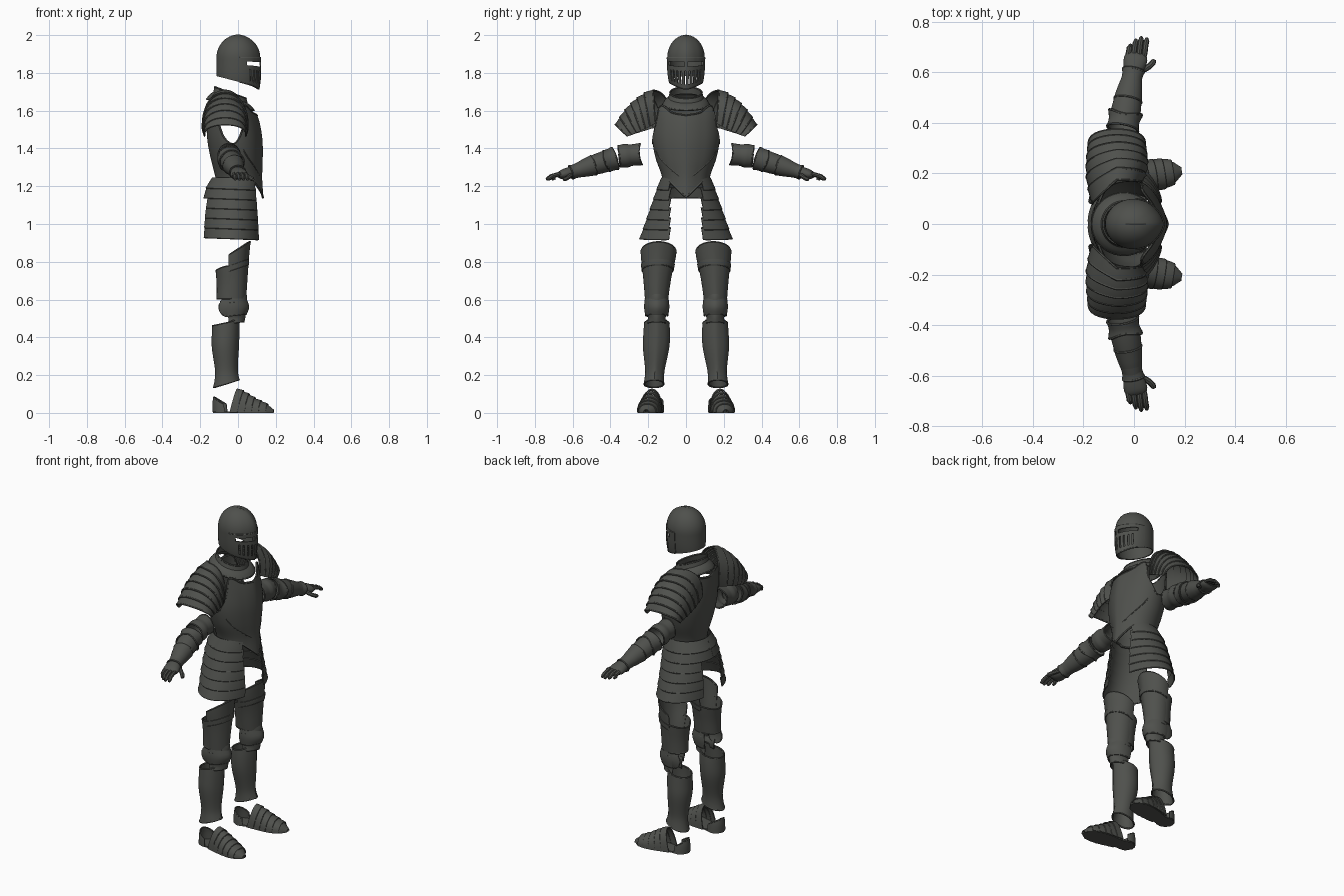
import bpy, bmesh, math
from math import sin, cos, pi, radians, degrees, asin
from mathutils import Vector, Matrix

if "Cube" in bpy.data.objects:
    bpy.data.objects.remove(bpy.data.objects["Cube"])

steel = bpy.data.materials.new("dark_steel")
steel.diffuse_color = (0.078, 0.081, 0.073, 1)
steel.use_nodes = True
steel.node_tree.nodes["Principled BSDF"].inputs["Base Color"].default_value = steel.diffuse_color
I4 = Matrix.Identity(4)


def interp(prof, t):
    """Smooth interpolation of rows (t, value, value...)."""
    prof = sorted(prof)
    t = max(prof[0][0], min(prof[-1][0], t))
    i = 0
    while i < len(prof) - 2 and t > prof[i + 1][0]:
        i += 1
    def slope(k, c):
        a, b = prof[max(k - 1, 0)], prof[min(k + 1, len(prof) - 1)]
        return (b[c] - a[c]) / (b[0] - a[0])
    p, q = prof[i], prof[i + 1]
    h = q[0] - p[0]
    s = (t - p[0]) / h
    return [(2*s**3 - 3*s*s + 1) * p[c] + (s**3 - 2*s*s + s) * h * slope(i, c)
            + (3*s*s - 2*s**3) * q[c] + (s**3 - s*s) * h * slope(i + 1, c) for c in range(1, len(p))]


def finish(name, bm, thick, mirror):
    me = bpy.data.meshes.new(name)
    bmesh.ops.recalc_face_normals(bm, faces=bm.faces)
    bm.to_mesh(me)
    bm.free()
    me.materials.append(steel)
    ob = bpy.data.objects.new(name, me)
    bpy.context.collection.objects.link(ob)
    if thick:
        m = ob.modifiers.new("thickness", 'SOLIDIFY')
        m.thickness, m.offset = thick, 0
    if mirror:
        m = ob.modifiers.new("mirror", 'MIRROR')
        m.use_axis = (False, True, False)
        m.use_mirror_merge = False
    return ob


def rod(name, pts, r, closed=False, mirror=True, n=8):
    """Round bar along points."""
    bm = bmesh.new()
    k = len(pts)
    rings = []
    for i, p in enumerate(pts):
        a, b = (pts[i - 1], pts[(i + 1) % k]) if closed else (pts[max(i - 1, 0)], pts[min(i + 1, k - 1)])
        d = (Vector(b) - Vector(a)).normalized()
        x = d.orthogonal() if abs(d.z) > .95 else d.cross(Vector((0, 0, 1)))
        x.normalize()
        y = d.cross(x)
        s = r * (.6 if not closed and i in (0, k - 1) else 1)
        rings.append([bm.verts.new(Vector(p) + s * (cos(2*pi*j/n) * x + sin(2*pi*j/n) * y)) for j in range(n)])
    for i in range(k if closed else k - 1):
        A, B = rings[i], rings[(i + 1) % k]
        for j in range(n):
            bm.faces.new((A[j], A[(j + 1) % n], B[(j + 1) % n], B[j]))
    if not closed:
        bm.faces.new(rings[0])
        bm.faces.new(rings[-1])
    finish(name, bm, 0, mirror)


def grid(name, fn, nu=28, nv=6, closed=False, thick=.006, mirror=True, skip=None, rims=(), rim_r=.005):
    """Shell from fn(u, v), with optional rolled rims at v=0 / v=1."""
    bm = bmesh.new()
    cols = nu if closed else nu + 1
    V = [[bm.verts.new(fn(i / nu, j / nv)) for i in range(cols)] for j in range(nv + 1)]
    for j in range(nv):
        for i in range(nu):
            if skip and skip(i, j):
                continue
            k = (i + 1) % cols
            bm.faces.new((V[j][i], V[j][k], V[j + 1][k], V[j + 1][i]))
    for r in rims:
        rod(name + ("_top_rim" if r else "_bottom_rim"), [v.co.copy() for v in V[r * nv]], rim_r, closed, mirror, 6)
    bmesh.ops.delete(bm, geom=[v for v in bm.verts if not v.link_faces], context='VERTS')
    finish(name, bm, thick, mirror)


def tube(name, prof, lo, hi, a0=-180, a1=180, mat=I4, ridge=0, **kw):
    """Plate around an axis; profile rows are (t, centre x, centre y, radius x, radius y)."""
    L = lo if callable(lo) else lambda a: lo
    H = hi if callable(hi) else lambda a: hi
    def fn(u, v):
        a = radians(a0 + (a1 - a0) * u)
        t = L(a) + (H(a) - L(a)) * v
        cx, cy, rx, ry = interp(prof, t)
        return mat @ Vector((cx + rx * cos(a) + ridge * max(0, 1 - abs(a) / .5), cy + ry * sin(a), t))
    grid(name, fn, closed=(a1 - a0 >= 360), **kw)


def frame(p, q):
    z = (Vector(q) - Vector(p)).normalized()
    x = (Vector((1, 0, 0)) - z * z.x).normalized()
    return Matrix.Translation(p) @ Matrix((x, z.cross(x), z)).transposed().to_4x4()


# Helmet: skull with open face, then visor with eye slit and breaths
def helm(scale, top, a_max):
    def fn(u, v):
        a = (2 * u - 1) * a_max
        lo = 1.755 - .028 * cos(a) - .012 * max(0, cos(a)) ** 6
        if v < .5 or top < 1.95:
            z = lo + (min(top, 1.88) - lo) * (v * 2 if top > 1.95 else v)
            s = 1
        else:
            th = (v - .5) * pi * .995
            z, s = 1.88 + .118 * sin(th), cos(th)
        rx, ry = interp([(1.7, .098, .072), (1.78, .108, .09), (1.88, .108, .096), (2, .108, .096)], z)
        x = rx * cos(a) * s + .01 * s * max(0, 1 - abs(a) / .6)
        return Vector((x * scale - .003, ry * sin(a) * s * scale, z))
    return fn

grid("helmet_skull", helm(1, 2, pi), 56, 24, True, mirror=False,
     skip=lambda i, j: abs(i - 27.5) < 10 and j < 11)
visor_slit = lambda i, j: (j in (10, 11) and 5 <= i <= 34 and i not in (19, 20)) or \
    (2 <= j <= 7 and i % 3 == 1 and 7 <= i <= 32)
grid("helmet_visor", helm(1.035, 1.9, 1.5), 40, 14, mirror=False, skip=visor_slit, rims=(0, 1), rim_r=.004)
rod("helmet_comb", [(.1 * sin(t), 0, 1.882 + .115 * cos(t)) for t in [i * .15 - 1.5 for i in range(21)]], .006, mirror=False)

# Collar: flange and neck ring, dipping to the front
def collar(rows):
    def fn(u, v):
        a = 2 * pi * u
        z, rx, ry = interp(rows, v)
        return Vector((-.04 + rx * cos(a), ry * sin(a), z - .03 * cos(a)))
    return fn

grid("collar_flange", collar([(0, 1.632, .125, .122), (.5, 1.652, .11, .11), (1, 1.668, .088, .09)]), 40, 5, True, mirror=False, rims=(0,))
grid("collar_neck", collar([(0, 1.66, .09, .092), (1, 1.695, .082, .084)]), 40, 3, True, mirror=False, rims=(1,))

# Cuirass with neckline and armholes
torso = [(1.14, .01, 0, .112, .125), (1.24, .0, 0, .115, .122), (1.35, -.012, 0, .13, .158),
         (1.45, -.022, 0, .138, .176), (1.55, -.032, 0, .13, .176), (1.65, -.045, 0, .105, .18)]
neck = [(0, 1.575), (25, 1.59), (42, 1.625), (52, 1.615), (68, 1.5), (90, 1.425), (115, 1.47), (130, 1.6), (145, 1.635), (180, 1.62)]
tube("cuirass", torso, lambda a: 1.14 + min(.09, abs(sin(a)) * .12) if cos(a) > 0 else 1.22,
     lambda a: interp(neck, abs(degrees(a)))[0], ridge=.01, nu=72, nv=18, mirror=False, rims=(0, 1), rim_r=.006)
crease = []
for i in range(13):
    a, z = radians(72 - 4.8 * i), 1.4 - .15 * (i / 12) ** .7
    cx, cy, rx, ry = interp(torso, z)
    crease.append((cx + rx * cos(a) + .01 * max(0, 1 - a / .5), ry * sin(a), z))
rod("breast_crease", crease, .005)

# Skirt of overlapping lames, open at front and back
skirt = [(.92, -.035, 0, .15, .24), (1.05, -.035, 0, .148, .195), (1.18, -.028, 0, .14, .15), (1.25, -.01, 0, .122, .126)]
for i in range(6):
    z1 = 1.245 - .0525 * i
    z0 = z1 - .06
    top, bot = interp(skirt, z1), interp(skirt, z0)
    gap = degrees(asin(.088 / bot[3]))
    tube(f"skirt_lame_{i + 1}", [(z0, bot[0], 0, bot[2] + .005, bot[3] + .005), (z1, *top)],
         lambda a, z=z0: z - .006 * cos(a), z1, gap, 180 if i < 2 else 180 - gap, nu=30, nv=3, rims=(0,), rim_r=.004)

# Pauldrons: arched lames turning down over the shoulder
for k in range(6):
    def lame(u, v, k=k):
        a = radians(-8 + 196 * u)
        s = min(1, (k + v * 1.12) / 6)
        base = Vector((.165 + .15 * s, 1.55 - .08 * s))
        tip = Vector(((1-s)**2 * .175 + 2*s*(1-s) * .30 + s*s * .372, (1-s)**2 * 1.712 + 2*s*(1-s) * 1.66 + s*s * 1.525))
        f = .97 + .055 * v
        yz = base + (tip - base) * f * (max(0, sin(a)) ** .75 if sin(a) > 0 else sin(a) * .8)
        w = interp([(0, .1), (.4, .117), (1, .108)], s)[0] * f
        back = max(0, -cos(a)) * (1 - s) ** 2
        return Vector((-.068 + w * cos(a), yz.x - .085 * back, yz.y))
    grid(f"pauldron_lame_{k + 1}", lame, 28, 4, rims=(1,) if k else (0, 1), rim_r=.005)

# Upper arm cuff, elbow, forearm and gauntlet
up = frame((-.048, .238, 1.37), (-.046, .353, 1.358))
tube("upper_arm_plate", [(0, 0, 0, .055, .056), (.06, 0, 0, .054, .054), (.075, 0, 0, .06, .06), (.115, 0, 0, .055, .056)],
     lambda a: .012 * cos(a) ** 2, .115, mat=up, nv=8, rims=(0, 1))
P, Q, K = (-.045, .378, 1.347), (-.003, .605, 1.274), (.01, .67, 1.258)
arm = frame(P, Q)
tube("elbow_plate", [(0, 0, 0, .062, .06), (.03, 0, 0, .058, .056), (.065, 0, 0, .066, .06)], 0,
     lambda a: .055 + .012 * cos(2 * a), mat=arm, rims=(0, 1))
tube("forearm_plate", [(.04, 0, 0, .056, .054), (.09, 0, 0, .055, .052), (.17, 0, 0, .044, .042), (.225, 0, 0, .036, .034)],
     .04, .225, mat=arm, nv=8)
tube("gauntlet_cuff", [(.12, 0, 0, .054, .052), (.18, 0, 0, .044, .042), (.215, 0, 0, .037, .034), (.245, 0, 0, .042, .036)],
     .12, .245, mat=arm, nv=8, rims=(0, 1))
tube("gauntlet_hand", [(0, 0, 0, .034, .028), (.03, 0, 0, .042, .026), (.06, 0, 0, .042, .02), (.075, 0, 0, .03, .008)],
     -.01, .075, mat=frame(Q, K), nv=8)
for i, tip in enumerate((.71, .73, .74, .735)):
    x = -.024 + .0215 * i
    rod(f"finger_{i + 1}", [(x, .65, 1.263), (x + .002, .675, 1.264), (x + .006, .5 * (.685 + tip), 1.254),
                            (x + .009, tip - .012, 1.243), (x + .01, tip, 1.235)], .011)
rod("thumb", [(.02, .605, 1.265), (.042, .612, 1.257), (.062, .625, 1.246), (.076, .64, 1.238), (.08, .65, 1.235)], .012)

# Thigh plates
tube("thigh_front_plate", [(.6, -.03, .156, .066, .058), (.72, -.03, .152, .074, .072), (.83, -.028, .146, .08, .09), (.91, -.02, .145, .08, .093)],
     .6, lambda a: .85 + .055 * cos(a), -105, 105, ridge=.004, nv=10, rims=(1,))
tube("thigh_band", [(.74, -.03, .151, .081, .08), (.8, -.028, .148, .084, .089)], lambda a: .755 + .03 * cos(a),
     lambda a: .785 + .03 * cos(a), -105, 105, nv=3, rims=(0,), rim_r=.004)
tube("thigh_back_plate", [(.6, -.04, .156, .07, .058), (.68, -.04, .153, .07, .066), (.77, -.04, .15, .077, .08)],
     .605, lambda a: .765 - .012 * cos(2 * a), 80, 280, nv=6, rims=(0, 1))

# Knees: three overlapping plates
for i, (z0, z1, r0, r1, rm) in enumerate(((.585, .64, .07, .066, .071), (.515, .605, .066, .068, .082), (.475, .535, .055, .064, .062))):
    tube(f"knee_plate_{i + 1}", [(z0, -.03, .155, r0, r0 - .008), ((z0 + z1) / 2, -.03, .155, rm, rm - .018),
         (z1, -.03, .155, r1, r1 - .008)], lambda a, z=z0: z + .008 * cos(a), z1, -110, 110, nv=6, ridge=.004, rims=(0,), rim_r=.004)
grid("knee_wing", lambda u, v: Vector((-.055 + .045 * v * cos(2*pi*u), .212 - .01 * v * v, .56 + .05 * v * sin(2*pi*u))), 20, 3, rims=(1,), rim_r=.004)

# Greaves
tube("greave", [(.13, -.06, .17, .07, .056), (.165, -.06, .169, .062, .05), (.22, -.064, .165, .054, .048), (.35, -.07, .158, .066, .067),
                (.43, -.068, .155, .067, .067), (.52, -.065, .155, .066, .06)],
     lambda a: .155 + .02 * cos(a), lambda a: .475 + .015 * cos(a) + .025 * max(0, cos(a)) ** 4,
     ridge=.006, nu=40, nv=16, rims=(0, 1))

# Feet: lames over the instep, heel cup and sole, turned slightly out
foot = Matrix.Translation((-.1, .165, 0)) @ Matrix.Rotation(radians(9), 4, 'Z')
shape = [(0, .05, .132), (.1, .058, .098), (.17, .06, .07), (.25, .045, .042), (.29, .012, .012)]
for k in range(6):
    def toe(u, v, k=k):
        a = pi * u
        x = .065 + .0375 * (k + v * 1.1)
        w, h = interp([(s[0], s[1], s[2]) for s in shape], x - .045 if k < 1 else x - .045 * (1 - k / 5))
        f = .98 + .05 * v
        z = h * f * sin(a) ** .8 if 0 < u < 1 else 0
        return foot @ Vector((min(.291, x + .32 * z * (1 - x / .3)), w * f * cos(a), z + .003))
    grid(f"foot_lame_{k + 1}", toe, 20, 3, rims=(1,) if k < 5 else (), rim_r=.003)
tube("heel_cup", [(0, .02, 0, .052, .05), (.05, .016, 0, .048, .046), (.09, .018, 0, .045, .04)], .004,
     lambda a: .055 - .028 * cos(a), 70, 290, mat=foot, rims=(1,), rim_r=.004)
def sole(u, v):
    x = -.032 + .322 * u
    w = interp([(-.032, .012), (0, .046), (.06, .042), (.14, .056), (.22, .056), (.265, .038), (.29, .012)], x)[0]
    return foot @ Vector((x, w * (2 * v - 1), .004))
grid("sole", sole, 24, 2, thick=.008)

# Bake modifiers and smooth while keeping edges sharp
bpy.ops.object.select_all(action='SELECT')
bpy.context.view_layer.objects.active = bpy.context.scene.objects[0]
bpy.ops.object.convert(target='MESH')
bpy.ops.object.shade_smooth_by_angle(angle=radians(35))
